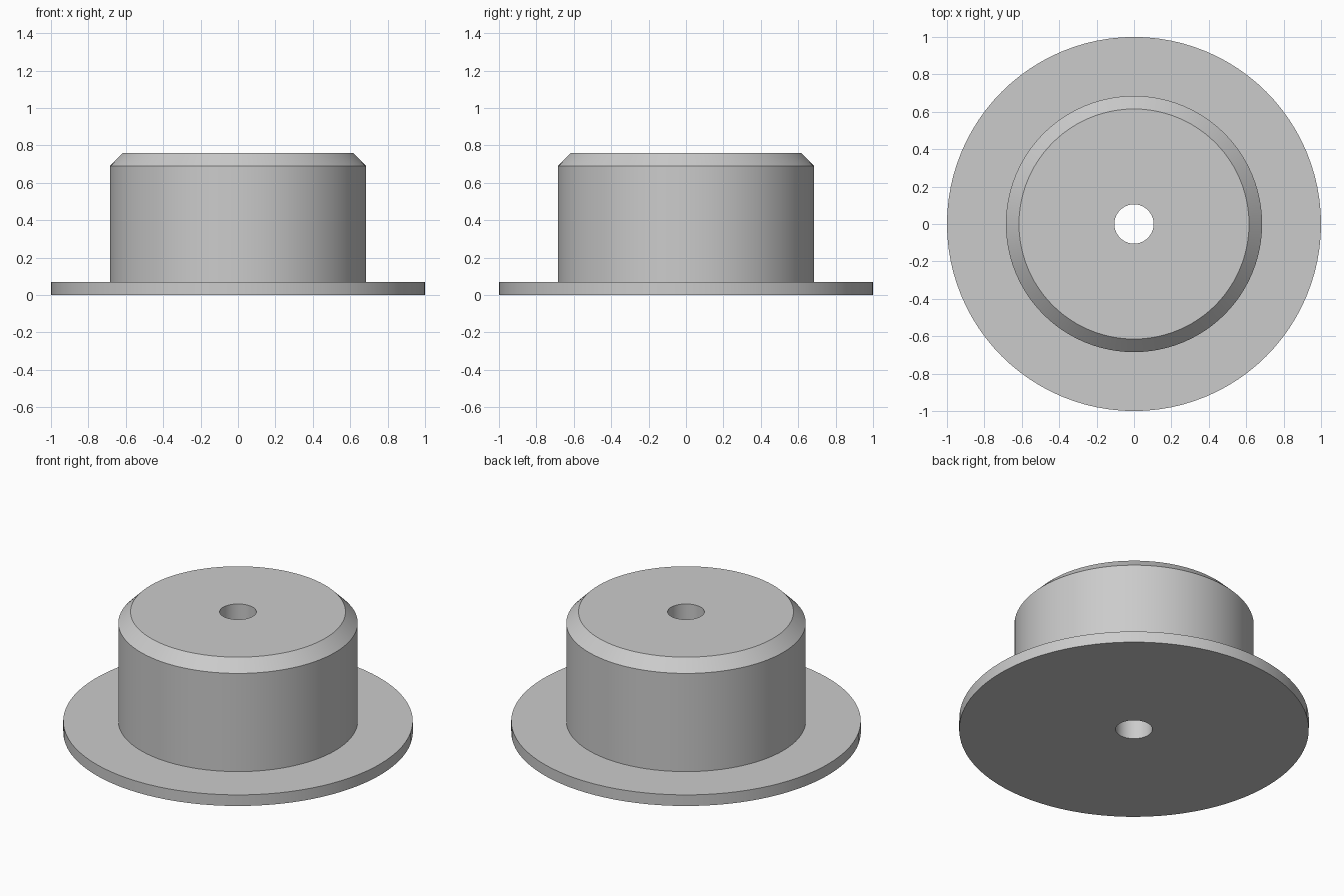
import bpy, bmesh, math

cube = bpy.data.objects.get("Cube")
if cube:
    bpy.data.objects.remove(cube, do_unlink=True)

SEGMENTS = 96
BORE, BODY, RIM = 0.105, 0.685, 1.0
FLANGE_TOP, TOP, CHAMFER = 0.07, 0.76, 0.07

# Plain grey material
grey = bpy.data.materials.new("light_grey")
grey.use_nodes = True
colour = (0.6, 0.6, 0.6, 1)
grey.diffuse_color = colour
grey.node_tree.nodes["Principled BSDF"].inputs["Base Color"].default_value = colour

# Closed half section: bore, flange, body and chamfer
profile = [
    (BORE, 0), (RIM, 0), (RIM, FLANGE_TOP), (BODY, FLANGE_TOP),
    (BODY, TOP - CHAMFER), (BODY - CHAMFER, TOP), (BORE, TOP),
]

# Revolve the section around z into one solid
bm = bmesh.new()
verts = [bm.verts.new((r, 0, z)) for r, z in profile]
edges = [bm.edges.new((a, b)) for a, b in zip(verts, verts[1:] + verts[:1])]
bmesh.ops.spin(bm, geom=verts + edges, cent=(0, 0, 0), axis=(0, 0, 1),
               angle=math.tau, steps=SEGMENTS, use_duplicate=False)
bmesh.ops.remove_doubles(bm, verts=bm.verts, dist=0.0001)
bmesh.ops.recalc_face_normals(bm, faces=bm.faces)
mesh = bpy.data.meshes.new("flanged_bushing")
bm.to_mesh(mesh)
bm.free()
mesh.materials.append(grey)

bushing = bpy.data.objects.new("flanged_bushing", mesh)
bpy.context.collection.objects.link(bushing)

# Smooth round walls with crisp edges
bpy.ops.object.select_all(action="DESELECT")
bushing.select_set(True)
bpy.context.view_layer.objects.active = bushing
bpy.ops.object.shade_smooth_by_angle(angle=math.radians(30))
